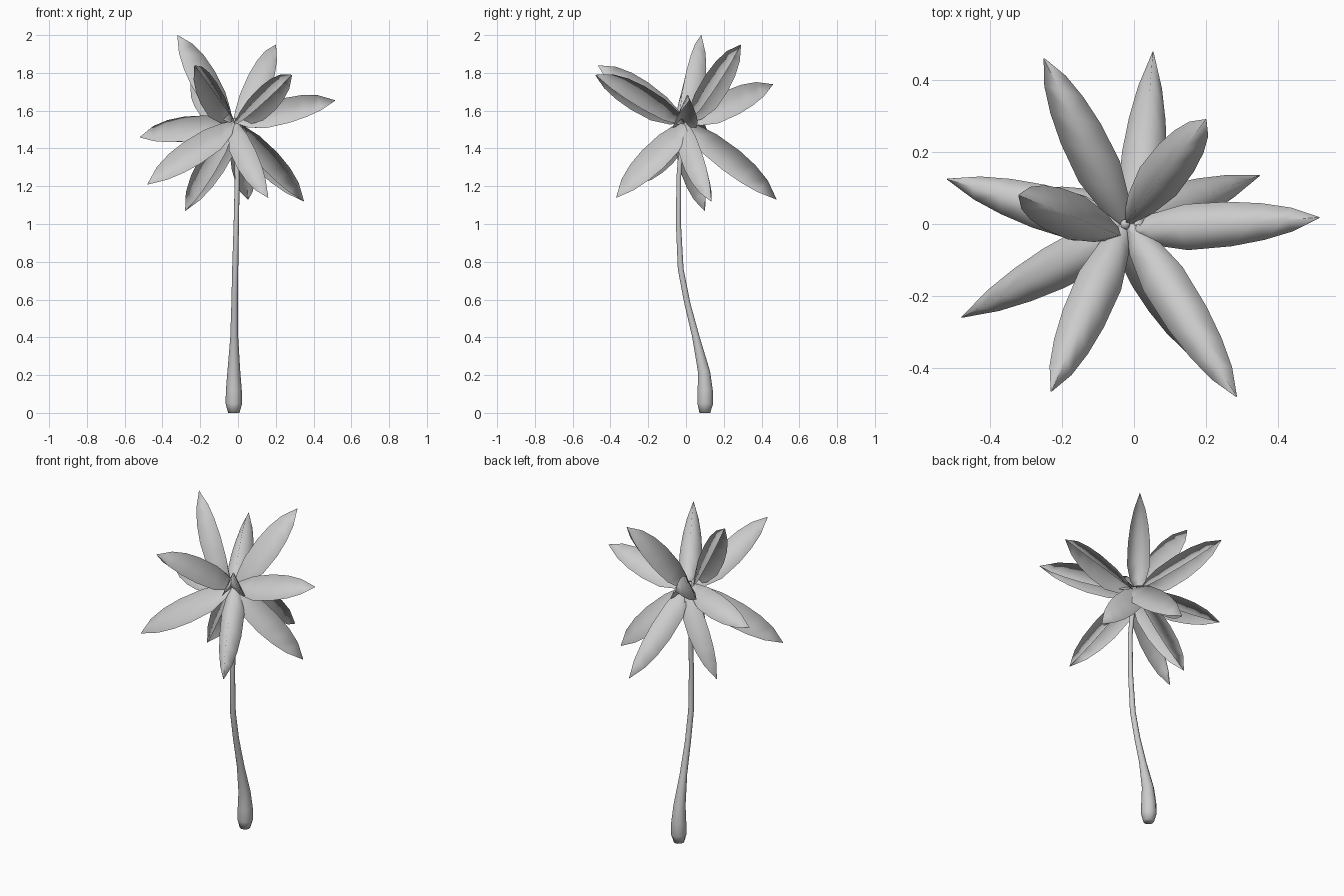
import bpy, bmesh, math
from mathutils import Vector

cube = bpy.data.objects.get("Cube")
if cube:
    bpy.data.objects.remove(cube, do_unlink=True)

grey = bpy.data.materials.new("plain grey")
grey.use_nodes = True
colour = (0.6, 0.6, 0.6, 1)
grey.diffuse_color = colour
grey.node_tree.nodes["Principled BSDF"].inputs["Base Color"].default_value = colour


def finish(name, bm):
    """Turn a bmesh into a smooth grey object."""
    for face in bm.faces:
        face.smooth = True
    mesh = bpy.data.meshes.new(name)
    bm.to_mesh(mesh)
    bm.free()
    mesh.materials.append(grey)
    obj = bpy.data.objects.new(name, mesh)
    bpy.context.collection.objects.link(obj)


def bridge(bm, a, b, closed):
    """Join two equal rows of vertices with quads."""
    n = len(a)
    for i in range(n if closed else n - 1):
        j = (i + 1) % n
        bm.faces.new((a[i], a[j], b[j], b[i]))


# Trunk: rings along a bent centre line (x, y, z, radius)
trunk_rings = [
    (-0.022, 0.10, 0.0, 0.03), (-0.022, 0.102, 0.05, 0.044),
    (-0.022, 0.102, 0.12, 0.042), (-0.022, 0.095, 0.22, 0.034),
    (-0.02, 0.053, 0.40, 0.021), (-0.018, 0.007, 0.58, 0.017),
    (-0.015, -0.028, 0.76, 0.016), (-0.009, -0.04, 1.0, 0.014),
    (-0.004, -0.038, 1.25, 0.013), (-0.012, -0.025, 1.42, 0.013),
    (-0.025, 0.0, 1.56, 0.013),
]
SIDES = 10
bm = bmesh.new()
rows = []
for x, y, z, r in trunk_rings:
    angles = [math.tau * i / SIDES for i in range(SIDES)]
    rows.append([bm.verts.new((x + r * math.cos(a), y + r * math.sin(a), z)) for a in angles])
for low, high in zip(rows, rows[1:]):
    bridge(bm, low, high, True)
bm.faces.new(rows[0][::-1])
bm.faces.new(rows[-1])
finish("trunk", bm)

# Leaf profile: position along the leaf, width factor, ridge lift factor
PROFILE = [(0, 0.2, 0), (0.1, 0.68, 0.38), (0.27, 1, 0.8), (0.5, 0.97, 1),
           (0.68, 0.8, 0.95), (0.84, 0.52, 0.68), (1, 0.02, 0)]
HALF_WIDTH, LIFT, DROP = 0.064, 0.067, 0.068
ROOT_HEIGHT = 1.545


def leaf(name, root, tip):
    """Folded, arched blade from the crown to its tip."""
    start = Vector((*root, ROOT_HEIGHT))
    along = Vector(tip) - start
    side = along.cross(Vector((0, 0, 1))).normalized()
    up = side.cross(along).normalized()
    bm = bmesh.new()
    rows = []
    for t, w, h in PROFILE:
        centre = start + along * t
        edge = centre - up * DROP * w
        rows.append([bm.verts.new(p) for p in (
            edge + side * HALF_WIDTH * w,
            centre + up * LIFT * h,
            edge - side * HALF_WIDTH * w)])
    for a, b in zip(rows, rows[1:]):
        bridge(bm, a, b, False)
    bm.normal_update()
    if sum(f.normal.dot(up) for f in bm.faces) < 0:
        bmesh.ops.reverse_faces(bm, faces=bm.faces)
    finish(name, bm)


# Crown: every leaf by its root (x, y) and tip (x, y, z)
CENTRE = (-0.025, 0)
leaves = [
    ((-0.03, -0.035), (-0.32, 0.08, 2.0)),
    (CENTRE, (0.2, 0.29, 1.95)),
    (CENTRE, (-0.23, -0.465, 1.84)),
    ((-0.015, 0), (0.285, -0.48, 1.79)),
    (CENTRE, (-0.25, 0.46, 1.74)),
    ((-0.01, -0.02), (0.515, 0.018, 1.655)),
    ((-0.03, -0.02), (-0.52, 0.125, 1.46)),
    ((-0.03, -0.02), (-0.48, -0.26, 1.21)),
    ((-0.015, -0.01), (0.16, -0.37, 1.14)),
    ((0.012, 0), (0.053, 0.48, 1.13)),
    (CENTRE, (0.35, 0.135, 1.12)),
    (CENTRE, (-0.28, 0.10, 1.07)),
]
for number, (root, tip) in enumerate(leaves, 1):
    leaf(f"leaf_{number}", root, tip)
